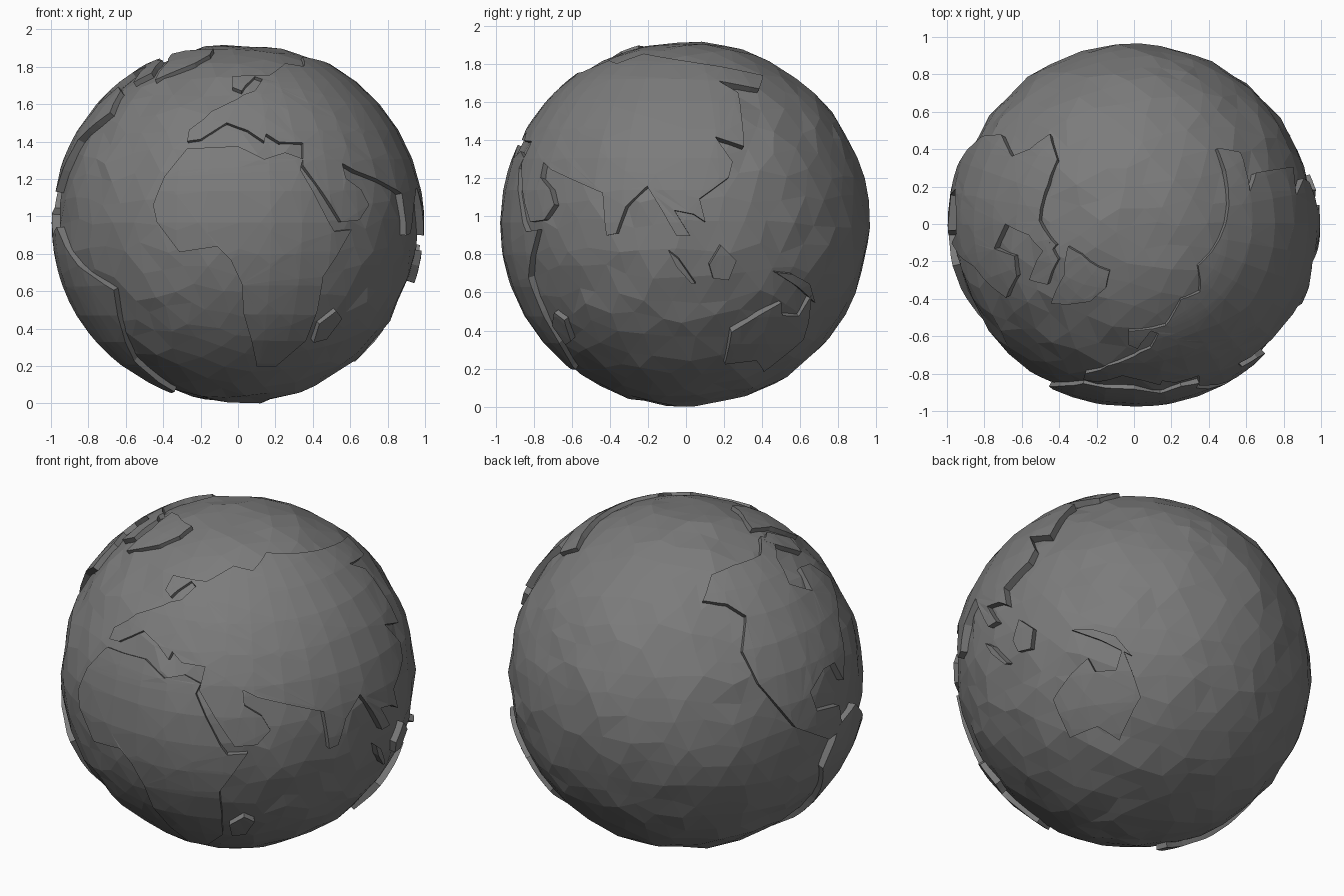
import bpy, bmesh, math, random
from mathutils import Vector

if "Cube" in bpy.data.objects:
    bpy.data.objects.remove(bpy.data.objects["Cube"])

random.seed(4)
CZ = 0.96          # globe centre height
SEA = 0.962        # sea radius

grey = bpy.data.materials.new("dark_grey")
grey.diffuse_color = (0.2, 0.2, 0.2, 1)
grey.use_nodes = True
grey.node_tree.nodes["Principled BSDF"].inputs["Base Color"].default_value = grey.diffuse_color

# viewing directions used to read coastlines: azimuth, elevation, vertical offset
VIEWS = {"front": (0, 0, CZ), "right": (90, 0, CZ), "top": (0, 90, 0), "below": (145, -25, 0)}


def to_lonlat(view, pts):
    """Turn points read in a flat view into longitude/latitude on the globe."""
    if view == "map":
        return pts
    az, el, off = VIEWS[view]
    a, e = math.radians(az), math.radians(el)
    c = Vector((math.sin(a) * math.cos(e), -math.cos(a) * math.cos(e), math.sin(e)))
    r = Vector((math.cos(a), math.sin(a), 0))
    u = c.cross(r)
    out = []
    for px, py in pts:
        py -= off
        d = (r * px + u * py + c * math.sqrt(max(0.0, 0.95 - px * px - py * py))).normalized()
        out.append((math.degrees(math.atan2(d.x, -d.y)), math.degrees(math.asin(d.z))))
    return out


def on_globe(lon, lat, depth=0.0):
    lo, la = math.radians(lon), math.radians(lat)
    r = 0.976 + 0.02 * abs(math.sin(lo)) * math.cos(la) - depth
    return Vector((r * math.sin(lo) * math.cos(la), -r * math.cos(lo) * math.cos(la), CZ + r * math.sin(la)))


def land(name, *runs, step=10):
    """Raised plate: fill the outline on the map, cut it by a grid, wrap it round the globe."""
    outline = [p for view, pts in runs for p in to_lonlat(view, pts)]
    bm = bmesh.new()
    bm.faces.new([bm.verts.new((x, y, 0)) for x, y in outline]).normal_update()
    bmesh.ops.triangulate(bm, faces=bm.faces[:], ngon_method='EAR_CLIP')
    for axis in (Vector((1, 0, 0)), Vector((0, 1, 0))):
        for k in range(-180, 181, step):
            bmesh.ops.bisect_plane(bm, geom=bm.verts[:] + bm.edges[:] + bm.faces[:],
                                   plane_co=axis * (k + 0.37), plane_no=axis, dist=1e-4)
    for f in bm.faces:
        f.normal_update()
    bmesh.ops.triangulate(bm, faces=bm.faces[:])
    flat = {v: (v.co.x, v.co.y) for v in bm.verts}
    top = bm.faces[:]
    low = {v: bm.verts.new(on_globe(*p, 0.07)) for v, p in flat.items()}
    rim = [e for e in bm.edges if e.is_boundary]
    for e in rim:
        a, b = e.verts
        bm.faces.new((a, b, low[b], low[a]))
    for f in top:
        bm.faces.new([low[v] for v in reversed(f.verts)])
    for v, p in flat.items():
        v.co = on_globe(*p)
    bmesh.ops.recalc_face_normals(bm, faces=bm.faces[:])
    me = bpy.data.meshes.new(name)
    bm.to_mesh(me)
    bm.free()
    me.materials.append(grey)
    bpy.context.collection.objects.link(bpy.data.objects.new(name, me))


# sea: faceted, slightly uneven ball
bpy.ops.mesh.primitive_ico_sphere_add(subdivisions=4, radius=SEA, location=(0, 0, CZ))
sea = bpy.context.object
sea.name = "sea"
sea.data.materials.append(grey)
for v in sea.data.vertices:
    j = Vector([random.uniform(-0.03, 0.03) for _ in range(3)])
    v.co = (v.co + j).normalized() * (SEA + random.uniform(-0.013, 0.006))
    v.co.y += 0.006 * max(0, v.co.y)

# southern front continent
land("south_continent", ("front", [
    (-.27, 1.36), (0, 1.375), (.14, 1.305), (.25, 1.34), (.345, 1.305), (.33, 1.25), (.48, .97),
    (.51, .92), (.6, .93), (.45, .68), (.42, .5), (.36, .34), (.2, .2), (.1, .2), (.03, .48),
    (.02, .64), (-.04, .77), (-.11, .84), (-.31, .81), (-.43, .97), (-.45, 1.06), (-.39, 1.21)]))

# great northern continent, anticlockwise from its south-west corner
land("north_continent",
     ("front", [(-.27, 1.4), (-.2, 1.41), (-.06, 1.5), (.05, 1.46), (.14, 1.4), (.15, 1.44), (.22, 1.395),
                (.345, 1.39), (.345, 1.27), (.545, .97), (.64, .98), (.69, 1.06), (.65, 1.14), (.57, 1.2),
                (.55, 1.28), (.62, 1.24), (.72, 1.2)]),
     ("right", [(-.43, 1.12), (-.41, .9), (-.36, .91), (-.31, 1.05), (-.2, 1.155), (-.13, 1.04), (-.05, .9),
                (.02, .9), (-.06, 1.03), (.04, 1.01), (.1, .97), (.07, 1.09), (.22, 1.2), (.24, 1.28),
                (.15, 1.41), (.3, 1.36), (.29, 1.49), (.27, 1.64), (.17, 1.7), (.38, 1.66)]),
     ("top", [(.44, .4), (.5, .18), (.49, .02), (.34, -.22), (.35, -.36), (.25, -.4), (.17, -.54),
              (-.03, -.57)]),
     ("front", [(-.03, 1.69), (.02, 1.67), (.04, 1.7), (.09, 1.745), (.13, 1.73), (.09, 1.67), (.03, 1.65),
                (0, 1.63), (-.14, 1.56), (-.18, 1.52), (-.26, 1.46)]))

# western continents
land("west_continent_north", ("map", [
    (-137, 48), (-126, 46), (-119, 41), (-124, 30), (-120, 19), (-108, 2), (-93, -7), (-86, -6), (-88, 3),
    (-99, 5), (-101, 12), (-93, 17), (-87, 17), (-84, 10), (-80, 17), (-75, 27), (-66, 33), (-60, 37),
    (-66, 46), (-75, 48), (-80, 40), (-90, 46), (-84, 55), (-70, 60), (-75, 64), (-92, 59), (-115, 59),
    (-130, 57)]))
land("west_continent_south", ("map", [
    (-88, -4), (-77, -1), (-62, -13), (-46, -21), (-50, -35), (-57, -48), (-58, -66), (-68, -67),
    (-78, -50), (-84, -36), (-93, -18)]))

# far south-east continent
land("south_east_continent", ("below", [
    (-.49, -.24), (-.4, -.1), (-.32, -.02), (-.28, -.09), (-.17, -.08), (-.14, .04), (-.03, -.22),
    (-.13, -.45), (-.25, -.38), (-.39, -.44)]))

# islands
land("island_arctic_west", ("map", [(-62, 50), (-55, 55), (-65, 63), (-78, 62)]))
land("island_arctic_large", ("top", [(-.35, -.12), (-.28, -.16), (-.13, -.25), (-.15, -.34), (-.23, -.41),
                                     (-.44, -.42), (-.37, -.27)]))
land("island_south", ("front", [(.4, .33), (.47, .35), (.55, .46), (.52, .5), (.43, .43)]))
land("island_long", ("right", [(-.09, .82), (-.04, .78), (.05, .65), (.03, .65), (-.05, .74)]))
land("island_round", ("right", [(.12, .75), (.18, .85), (.26, .77), (.22, .67), (.14, .68)]))
land("island_east", ("right", [(.46, .71), (.55, .7), (.64, .65), (.67, .55), (.57, .64)]))
